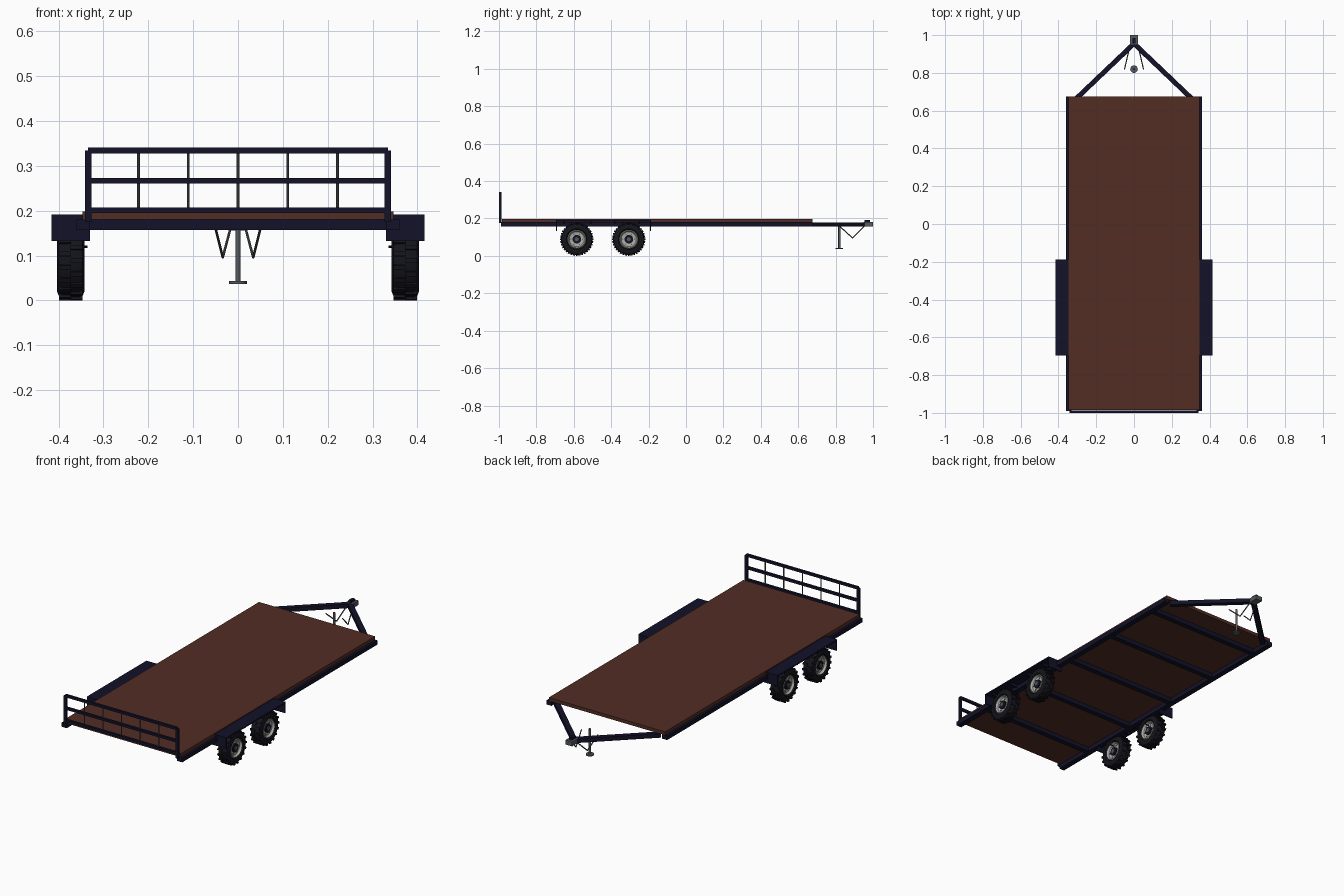
import bpy, bmesh, math
from mathutils import Vector, Matrix

if "Cube" in bpy.data.objects:
    bpy.data.objects.remove(bpy.data.objects["Cube"])


def mat(name, c):
    m = bpy.data.materials.new(name)
    m.diffuse_color = (*c, 1)
    m.use_nodes = True
    m.node_tree.nodes["Principled BSDF"].inputs["Base Color"].default_value = m.diffuse_color
    return m


NAVY = mat("navy_frame", (0.006, 0.006, 0.022))
WOOD = mat("brown_deck", (0.085, 0.026, 0.017))
TYRE = mat("black_rubber", (0.007, 0.007, 0.012))
RIM = mat("light_grey_rim", (0.42, 0.42, 0.37))
STEEL = mat("dark_steel", (0.09, 0.10, 0.11))


def finish(bm, name, m, smooth=False):
    bmesh.ops.recalc_face_normals(bm, faces=bm.faces)
    me = bpy.data.meshes.new(name)
    bm.to_mesh(me)
    bm.free()
    me.materials.append(m)
    ob = bpy.data.objects.new(name, me)
    bpy.context.collection.objects.link(ob)
    if smooth:
        bpy.context.view_layer.objects.active = ob
        ob.select_set(True)
        bpy.ops.object.shade_smooth_by_angle(angle=math.radians(35))
        ob.select_set(False)
    return ob


def box(name, x, y, z, m):
    """Box given as (min, max) on each axis."""
    bm = bmesh.new()
    c = [(a + b) / 2 for a, b in (x, y, z)]
    s = [b - a for a, b in (x, y, z)]
    bmesh.ops.create_cube(bm, size=1, matrix=Matrix.Translation(c) @ Matrix.Diagonal((*s, 1)))
    return finish(bm, name, m)


def bar(name, a, b, w, h, m, sides=0):
    """Square (sides=0) or round bar from a to b."""
    a, b = Vector(a), Vector(b)
    d = b - a
    bm = bmesh.new()
    M = Matrix.Translation((a + b) / 2) @ d.to_track_quat('Z', 'Y').to_matrix().to_4x4()
    if sides:
        bmesh.ops.create_cone(bm, cap_ends=True, segments=sides, radius1=w, radius2=w,
                              depth=d.length, matrix=M)
    else:
        bmesh.ops.create_cube(bm, size=1, matrix=M @ Matrix.Diagonal((w, h, d.length, 1)))
    return finish(bm, name, m, sides > 0)


def lathe(name, profile, loc, m, n=32):
    """Closed (x offset, radius) profile spun round the x axis."""
    bm = bmesh.new()
    rings = []
    for i in range(n):
        t = 2 * math.pi * i / n
        rings.append([bm.verts.new((loc[0] + x, loc[1] + r * math.cos(t), loc[2] + r * math.sin(t)))
                      for x, r in profile])
    k = len(profile)
    for i in range(n):
        p, q = rings[i], rings[(i + 1) % n]
        for j in range(k):
            bm.faces.new((p[j], p[(j + 1) % k], q[(j + 1) % k], q[j]))
    return finish(bm, name, m, True)


# Deck, side rails and cross members
box("deck", (-0.347, 0.347), (-0.985, 0.675), (0.18, 0.198), WOOD)
for s in (-1, 1):
    box("side_rail", sorted((s * 0.33, s * 0.36)), (-0.99, 0.675), (0.157, 0.18), NAVY)
for i in range(5):
    y = -0.77 + 0.33 * i
    box("cross_member", (-0.335, 0.335), (y - 0.014, y + 0.014), (0.157, 0.18), NAVY)

# Tail gate
for z in (0.201, 0.267, 0.334):
    box("gate_rail", (-0.334, 0.334), (-1.0, -0.987), (z - 0.0065, z + 0.0065), NAVY)
for s in (-1, 1):
    box("gate_post", sorted((s * 0.327, s * 0.341)), (-1.0, -0.987), (0.175, 0.334), NAVY)
for i in range(-2, 3):
    bar("gate_spindle", (i * 0.111, -0.993, 0.2), (i * 0.111, -0.993, 0.334), 0.003, 0, STEEL, 8)

# Tongue, coupler and latch
for s in (-1, 1):
    bar("tongue_beam", (s * 0.31, 0.66, 0.168), (0, 0.955, 0.168), 0.026, 0.022, NAVY)
box("coupler", (-0.02, 0.02), (0.95, 1.0), (0.156, 0.18), STEEL)
box("coupler_latch", (-0.008, 0.008), (0.955, 0.985), (0.18, 0.193), NAVY)

# Jack stand
bar("jack_post", (0, 0.82, 0.04), (0, 0.82, 0.178), 0.006, 0, STEEL, 16)
bar("jack_foot", (0, 0.82, 0.037), (0, 0.82, 0.043), 0.02, 0, STEEL, 20)

# Safety chains hanging below the tongue
for s in (-1, 1):
    pts = [(s * 0.05, 0.82, 0.16), (s * 0.034, 0.89, 0.096), (s * 0.017, 0.955, 0.16)]
    for a, b in zip(pts, pts[1:]):
        bar("safety_chain", a, b, 0.003, 0, STEEL, 8)

# Fenders: top plate, end flaps and brackets
for s in (-1, 1):
    fx = sorted((s * 0.33, s * 0.416))
    box("fender_top", sorted((s * 0.345, s * 0.416)), (-0.695, -0.187), (0.185, 0.192), NAVY)
    for y in (-0.695, -0.193):
        box("fender_flap", fx, (y, y + 0.006), (0.133, 0.192), NAVY)
    for y in (-0.65, -0.51, -0.38, -0.25):
        box("fender_bracket", sorted((s * 0.355, s * 0.40)), (y - 0.004, y + 0.004), (0.17, 0.187), NAVY)

# Wheels
TYRE_P = [(-0.022, 0.048), (-0.03, 0.056), (-0.031, 0.068), (-0.026, 0.080), (-0.018, 0.084),
          (0.018, 0.084), (0.026, 0.080), (0.031, 0.068), (0.03, 0.056), (0.022, 0.048)]
RIM_P = [(-0.024, 0.050), (-0.027, 0.046), (-0.017, 0.040), (-0.014, 0.006),
         (0.014, 0.006), (0.017, 0.040), (0.027, 0.046), (0.024, 0.050)]
for s in (-1, 1):
    for wy in (-0.584, -0.306):
        c = (s * 0.373, wy, 0.089)
        lathe("tyre", TYRE_P, c, TYRE)
        lathe("rim", RIM_P, c, RIM)
        bar("hub", (c[0] - 0.022, wy, c[2]), (c[0] + 0.022, wy, c[2]), 0.023, 0, NAVY, 20)
        bar("hub_cap", (c[0] - 0.025, wy, c[2]), (c[0] + 0.025, wy, c[2]), 0.011, 0, STEEL, 16)
        # Tread lugs, staggered left and right
        bm = bmesh.new()
        for i in range(36):
            side = 1 if i % 2 else -1
            M = (Matrix.Translation(c) @ Matrix.Rotation(2 * math.pi * i / 36, 4, 'X')
                 @ Matrix.Translation((side * 0.013, 0, 0.083)) @ Matrix.Diagonal((0.027, 0.010, 0.012, 1)))
            bmesh.ops.create_cube(bm, size=1, matrix=M)
        finish(bm, "tread_lugs", TYRE)
        # Wheel bolts on both faces
        for i in range(6):
            t = math.pi * i / 3
            y, z = wy + 0.031 * math.cos(t), c[2] + 0.031 * math.sin(t)
            bar("wheel_bolt", (c[0] - 0.02, y, z), (c[0] + 0.02, y, z), 0.0035, 0, STEEL, 6)
        # Short stub behind each wheel
        bar("axle_stub", (s * 0.335, wy, 0.12), (s * 0.36, wy, 0.12), 0.003, 0, NAVY, 8)
